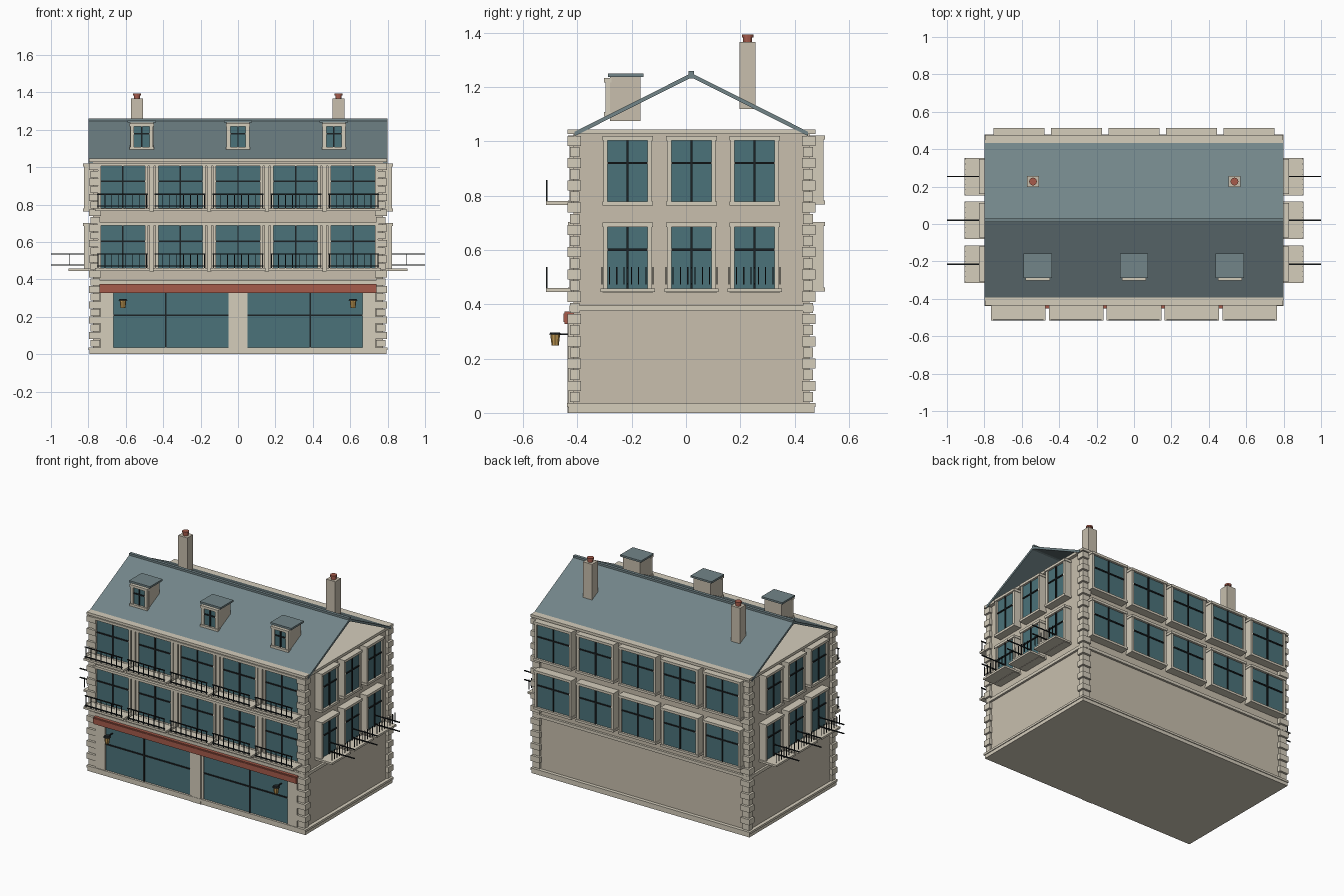
import bpy, bmesh
from mathutils import Matrix

if "Cube" in bpy.data.objects:
    bpy.data.objects.remove(bpy.data.objects["Cube"])

COL = {
    "wall": (0.58, 0.52, 0.42), "trim": (0.66, 0.61, 0.50), "glass": (0.07, 0.17, 0.195),
    "iron": (0.012, 0.016, 0.018), "slate": (0.17, 0.235, 0.25), "red": (0.38, 0.105, 0.07),
    "brass": (0.55, 0.33, 0.09),
}
mats = {}
for n, c in COL.items():
    mats[n] = bpy.data.materials.new(n)
    mats[n].diffuse_color = (*c, 1)

parts = {}  # name -> (bmesh, material)


def part(name, mat):
    if name not in parts:
        parts[name] = (bmesh.new(), mat)
    return parts[name][0]


def box(name, mat, x0, x1, y0, y1, z0, z1):
    m = (Matrix.Translation(((x0 + x1) / 2, (y0 + y1) / 2, (z0 + z1) / 2))
         @ Matrix.Diagonal((abs(x1 - x0), abs(y1 - y0), abs(z1 - z0), 1)))
    bmesh.ops.create_cube(part(name, mat), size=1, matrix=m)


def cone(name, mat, x, y, z0, z1, r0, r1, n=12):
    bmesh.ops.create_cone(part(name, mat), cap_ends=True, segments=n, radius1=r0, radius2=r1,
                          depth=z1 - z0, matrix=Matrix.Translation((x, y, (z0 + z1) / 2)))


def extrude_x(name, mat, pts, x0, x1):
    bm = part(name, mat)
    f = bm.faces.new([bm.verts.new((x0, y, z)) for y, z in pts])
    g = bmesh.ops.extrude_face_region(bm, geom=[f])
    bmesh.ops.translate(bm, vec=(x1 - x0, 0, 0),
                        verts=[v for v in g["geom"] if isinstance(v, bmesh.types.BMVert)])
    bmesh.ops.recalc_face_normals(bm, faces=bm.faces)


def fbox(face, name, mat, u0, u1, d0, d1, z0, z1):
    """Box on one facade: u runs along the wall, d is distance outwards from the origin."""
    if face in ("front", "back"):
        s = -1 if face == "front" else 1
        box(name, mat, u0, u1, s * d0, s * d1, z0, z1)
    else:
        s = -1 if face == "left" else 1
        box(name, mat, s * d0, s * d1, u0, u1, z0, z1)


def window(face, u, w, z0, z1, d0, d1, j=0.016):
    """Stone surround, glass and glazing bars; z0..z1 is the glass."""
    h, p = w / 2, face + "_window"
    g = d1 - 0.014
    for s in (-1, 1):
        fbox(face, p + "_surrounds", "trim", u + s * h, u + s * (h + j), d0, d1 - 0.005, z0, z1)
    fbox(face, p + "_surrounds", "trim", u - h - j - .004, u + h + j + .004, d0, d1, z1, z1 + 0.016)
    fbox(face, p + "_surrounds", "trim", u - h - j - .004, u + h + j + .004, d0, d1, z0 - 0.015, z0)
    fbox(face, p + "_glass", "glass", u - h, u + h, d0, g, z0, z1)
    zb = z0 + 0.63 * (z1 - z0)
    fbox(face, p + "_bars", "iron", u - 0.004, u + 0.004, g, g + 0.006, z0, z1)
    fbox(face, p + "_bars", "iron", u - h, u + h, g, g + 0.006, zb - 0.004, zb + 0.004)


# Main block, plinth, string courses and cornice
X, YF, YB = 0.775, -0.415, 0.455
box("main_walls", "wall", -X, X, YF, YB, 0.01, 1.035)
for z0, z1, e in ((0.0, 0.022, 0.018), (0.022, 0.036, 0.023), (0.375, 0.395, 0.014), (1.028, 1.045, 0.022)):
    box("stone_courses", "trim", -X - e, X + e, YF - e, YB + e, z0, z1)

# Corner quoins, alternating long and short
N = 24
for i in range(N):
    z = 0.04 + i * (0.985 / N)
    a, b, e = (0.065, 0.05, 0.022) if i % 2 else (0.05, 0.036, 0.013)
    for s in (-1, 1):
        xo = s * (X + e)
        for yo, t in ((YF - e, 1), (YB + e, -1)):
            box("corner_quoins", "trim", xo, xo - s * a, yo, yo + t * b, z, z + 0.985 / N - 0.004)

# Windows on all four sides
FLOORS = ((0.462, 0.688), (0.782, 1.007))
FX = [-0.615, -0.3075, 0, 0.3075, 0.615]
SY = [-0.215, 0.02, 0.253]
for z0, z1 in FLOORS:
    for u in FX:
        window("front", u, 0.235, z0, z1, 0.41, 0.434)
        window("back", u, 0.235, z0, z1, 0.45, 0.512)
    for u in SY:
        for f in ("left", "right"):
            window(f, u, 0.147, z0 - 0.003, z1 - 0.003, 0.77, 0.828)
    # Slim piers between the front windows
    for u in (-0.461, -0.154, 0.154, 0.461):
        box("front_piers", "trim", u - 0.013, u + 0.013, -0.43, -0.41, z0 - 0.02, z1 + 0.012)
        box("front_piers", "trim", u - 0.017, u + 0.017, -0.434, -0.41, z1, z1 + 0.016)
    # Front balconies
    for u in (-0.62, -0.31, 0, 0.31, 0.62):
        u *= 0.998
        box("front_balcony_slabs", "trim", u - 0.146, u + 0.146, -0.515, -0.42, z0 - 0.016, z0 - 0.002)
        for dz in (0.01, 0.073):
            box("front_balcony_rails", "iron", u - 0.136, u + 0.136, -0.516, -0.51,
                z0 + dz - 0.003, z0 + dz + 0.003)
        for k in range(8):
            x = u - 0.13 + k * 0.26 / 7
            box("front_balcony_rails", "iron", x - .002, x + .002, -0.515, -0.511, z0 - 0.002, z0 + 0.073)

# Side balconies: slabs, projecting rods and a row of balusters
for s in (-1, 1):
    for u in SY:
        box("side_balcony_slabs", "trim", s * 0.79, s * 0.905, u - 0.1, u + 0.1, 0.446, 0.459)
        for z in (0.476, 0.535):
            box("side_balcony_rails", "iron", s * 0.8, s * 1.0, u - 0.003, u + 0.003, z - .003, z + .003)
        for k in range(8):
            y = u - 0.094 + k * 0.188 / 7
            box("side_balcony_rails", "iron", s * .898, s * .902, y - .002, y + .002, 0.473, 0.537)

# Shop front: glass, bars, posts, fascia board
for s in (-1, 1):
    box("shop_glass", "glass", s * 0.05, s * 0.665, -0.424, -0.41, 0.036, 0.33)
    box("shop_bars", "iron", s * 0.381, s * 0.389, -0.43, -0.42, 0.036, 0.33)
    box("shop_bars", "iron", s * 0.05, s * 0.665, -0.43, -0.42, 0.203, 0.211)
    box("shop_posts", "trim", s * 0.665, s * 0.735, -0.434, -0.41, 0.02, 0.335)
box("shop_posts", "trim", -0.05, 0.05, -0.43, -0.41, 0.02, 0.335)
box("shop_posts", "trim", -0.034, 0.034, -0.436, -0.41, 0.0, 0.335)
box("shop_fascia", "red", -0.74, 0.74, -0.448, -0.41, 0.328, 0.374)
box("shop_fascia", "red", -0.74, 0.74, -0.452, -0.41, 0.335, 0.367)

# Wall lanterns
for s in (-1, 1):
    x, y = s * 0.615, -0.482
    cone("lantern_bodies", "brass", x, y, 0.248, 0.288, 0.013, 0.018, 8)
    cone("lantern_caps", "iron", x, y, 0.288, 0.296, 0.024, 0.018, 8)
    box("lantern_brackets", "iron", x - 0.003, x + 0.003, y, -0.41, 0.287, 0.293)

# Thin pitched roof, open at the gables
C = 0.02
extrude_x("roof", "slate", [(C - 0.43, 1.036), (C, 1.252), (C + 0.43, 1.036), (C + 0.43, 1.02),
                            (C, 1.236), (C - 0.43, 1.02)], -0.8, 0.8)
box("roof_ridge", "slate", -0.8, 0.8, C - 0.01, C + 0.01, 1.232, 1.26)

# Dormers
for x in (-0.515, 0, 0.513):
    box("dormer_walls", "wall", x - 0.062, x + 0.062, -0.28, -0.167, 1.075, 1.24)
    box("dormer_caps", "slate", x - 0.076, x + 0.076, -0.288, -0.157, 1.238, 1.25)
    window("front", x, 0.082, 1.108, 1.218, 0.275, 0.302, 0.02)

# Chimneys with clay pots
for x in (-0.54, 0.537):
    box("chimney_stacks", "wall", x - 0.033, x + 0.033, 0.197, 0.257, 1.12, 1.367)
    cone("chimney_pots", "red", x, 0.227, 1.367, 1.385, 0.017, 0.017)
    cone("chimney_pots", "red", x, 0.227, 1.383, 1.394, 0.021, 0.021)

# Turn the collected parts into objects
for name, (bm, mat) in parts.items():
    me = bpy.data.meshes.new(name)
    bm.to_mesh(me)
    bm.free()
    me.materials.append(mats[mat])
    bpy.context.collection.objects.link(bpy.data.objects.new(name, me))

for m in bpy.data.materials:
    if m.users and not m.is_grease_pencil:
        m.use_nodes = True
        m.node_tree.nodes["Principled BSDF"].inputs["Base Color"].default_value = m.diffuse_color
